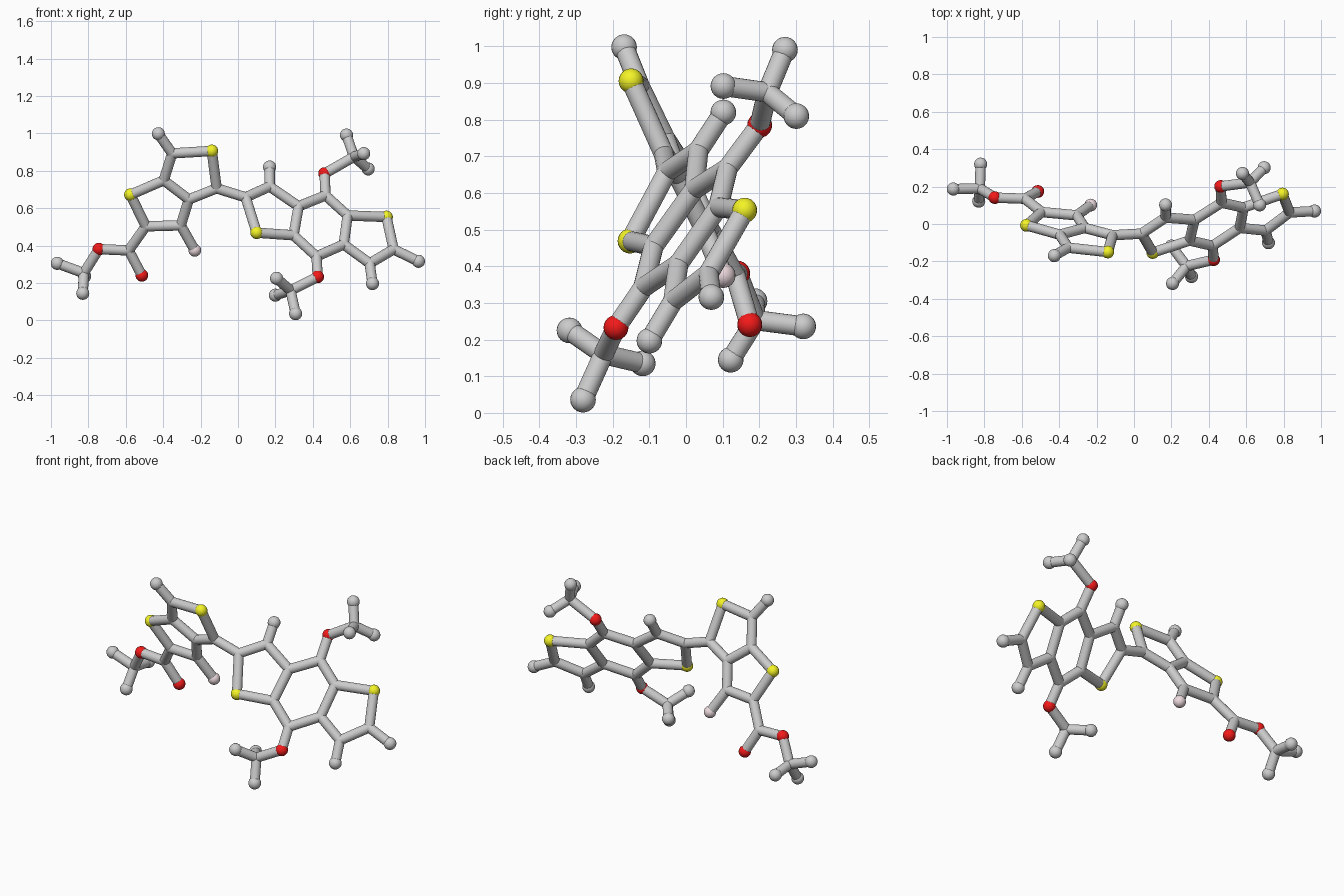
import bpy, bmesh
from mathutils import Vector, Matrix

if "Cube" in bpy.data.objects:
    bpy.data.objects.remove(bpy.data.objects["Cube"])

ROD_R, JOINT_R, BALL_R = 0.0275, 0.028, 0.035


def colour(name, rgb):
    m = bpy.data.materials.new(name)
    m.diffuse_color = (*rgb, 1)
    m.use_nodes = True
    m.node_tree.nodes["Principled BSDF"].inputs["Base Color"].default_value = m.diffuse_color
    return m


def finish(name, bm, mat=None):
    me = bpy.data.meshes.new(name)
    bm.to_mesh(me)
    bm.free()
    ob = bpy.data.objects.new(name, me)
    bpy.context.collection.objects.link(ob)
    if mat:
        me.materials.append(mat)
    for p in me.polygons:
        p.use_smooth = True
    bpy.ops.object.select_all(action='DESELECT')
    ob.select_set(True)
    bpy.context.view_layer.objects.active = ob
    bpy.ops.object.shade_smooth_by_angle()


def balls(name, points, radius, mat=None):
    bm = bmesh.new()
    for p in points:
        bmesh.ops.create_uvsphere(bm, u_segments=20, v_segments=12, radius=radius,
                                  matrix=Matrix.Translation(p))
    finish(name, bm, mat)


def rods(name, atoms, chains):
    bm = bmesh.new()
    for chain in chains:
        keys = chain.split()
        for a, b in zip(keys, keys[1:]):
            p, q = atoms[a], atoms[b]
            d = q - p
            mat = Matrix.Translation((p + q) / 2) @ d.to_track_quat('Z', 'Y').to_matrix().to_4x4()
            bmesh.ops.create_cone(bm, cap_ends=True, segments=20, radius1=ROD_R,
                                  radius2=ROD_R, depth=d.length, matrix=mat)
    finish(name, bm)


def on_plane(pts, a, b, c):
    """Flat ring atoms: y follows from x and z."""
    return {k: Vector((x, a + b * x + c * z, z)) for k, (x, z) in pts.items()}


atoms = {}
# left fused pair of rings
atoms.update(on_plane({
    'h1': (-.426, .998), 'c2': (-.352, .893), 's1': (-.14, .906), 'c3': (-.114, .706),
    'c4': (-.263, .647), 'c5': (-.397, .749), 's2': (-.575, .672), 'c7': (-.493, .503),
    'c6': (-.306, .508), 'f1': (-.231, .375)}, .2546, -.081, -.459))
# right fused triple of rings
atoms.update(on_plane({
    'b1': (.041, .658), 'b2': (.169, .716), 'h2': (.169, .82), 'b3': (.324, .61),
    'b4': (.297, .455), 's3': (.10, .469), 'b5': (.468, .668), 'b6': (.586, .561),
    'b7': (.565, .406), 'b8': (.42, .342), 's4': (.794, .553), 'b9': (.832, .38),
    'b10': (.704, .305), 'h9': (.965, .316), 'h10': (.719, .197)}, -.4956, .3717, .652))
# side groups
atoms.update({k: Vector(v) for k, v in {
    'c8': (-.584, .135, .374), 'o1': (-.514, .174, .241), 'o2': (-.744, .141, .381),
    'm1': (-.824, .19, .253), 'm1a': (-.966, .187, .305), 'm1b': (-.83, .122, .145),
    'm1c': (-.82, .32, .236),
    'o3': (.463, .201, .785), 'm2': (.62, .222, .875), 'm2a': (.58, .27, .991),
    'm2b': (.672, .102, .892), 'm2c': (.696, .301, .81),
    'o4': (.426, -.191, .233), 'm3': (.281, -.225, .16), 'm3a': (.206, -.318, .225),
    'm3b': (.2, -.118, .135), 'm3c': (.308, -.281, .036)}.items()})

# connecting rods
rods('left_ring_rods', atoms, ['h1 c2 s1 c3 c4 c5 c2', 'c5 s2 c7 c6 c4', 'c6 f1', 'c3 b1'])
rods('right_ring_rods', atoms, ['b1 b2 b3 b4 s3 b1', 'b2 h2', 'b3 b5 b6 b7 b8 b4',
                                'b6 s4 b9 b10 b7', 'b9 h9', 'b10 h10'])
rods('left_side_group_rods', atoms, ['c7 c8 o2 m1 m1a', 'c8 o1', 'm1b m1 m1c'])
rods('upper_side_group_rods', atoms, ['b5 o3 m2 m2a', 'm2b m2 m2c'])
rods('lower_side_group_rods', atoms, ['b8 o4 m3 m3a', 'm3b m3 m3c'])

# balls: grey joints, grey ends and coloured atoms
ends = [k for k in atoms if k[0] == 'h' or (k[0] == 'm' and len(k) == 3)]
joints = [k for k in atoms if k[0] in 'cbm' and k not in ends]
balls('grey_joints', [atoms[k] for k in joints], JOINT_R)
balls('grey_end_balls', [atoms[k] for k in ends], BALL_R)
for letter, name, rgb in (('s', 'yellow', (.9, .9, .02)), ('o', 'red', (.9, .01, .01)),
                          ('f', 'pink', (.85, .7, .73))):
    balls(name + '_balls', [p for k, p in atoms.items() if k[0] == letter],
          .034, colour(name, rgb))
